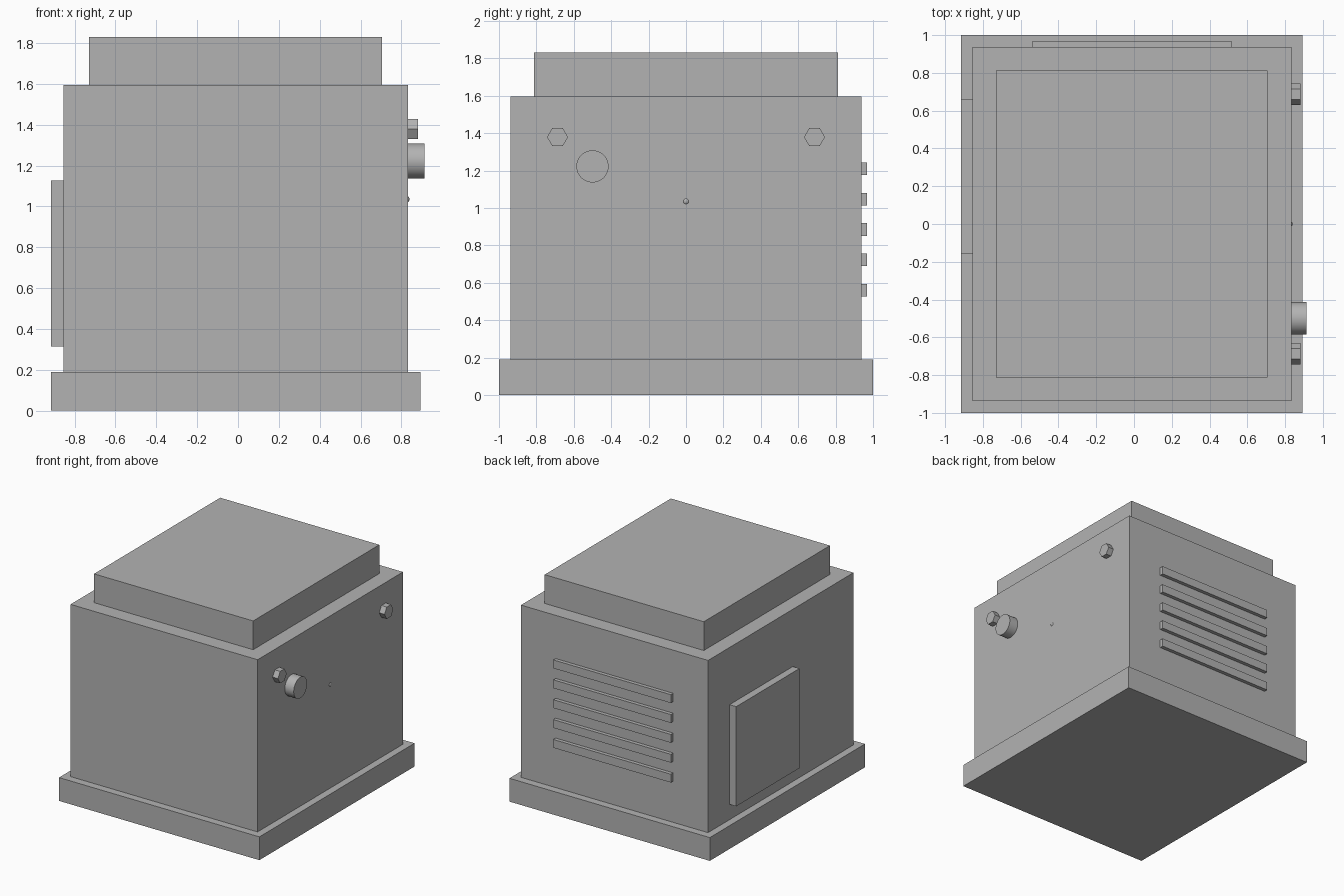
import bpy
import bmesh
import math
from mathutils import Matrix

cube = bpy.data.objects.get("Cube")
if cube:
    bpy.data.objects.remove(cube, do_unlink=True)

# One painted metal colour
GREY = (0.45, 0.45, 0.45, 1.0)
metal = bpy.data.materials.new("plain_grey")
metal.use_nodes = True
metal.diffuse_color = GREY
metal.node_tree.nodes["Principled BSDF"].inputs["Base Color"].default_value = GREY


def finish(name, bm, smooth=False):
    mesh = bpy.data.meshes.new(name)
    bm.to_mesh(mesh)
    bm.free()
    mesh.materials.append(metal)
    obj = bpy.data.objects.new(name, mesh)
    bpy.context.collection.objects.link(obj)
    if smooth:
        bpy.ops.object.select_all(action="DESELECT")
        obj.select_set(True)
        bpy.context.view_layer.objects.active = obj
        bpy.ops.object.shade_smooth_by_angle(angle=math.radians(35))
    return obj


def box(name, x, y, z):
    """Box spanning the given (low, high) ranges."""
    bm = bmesh.new()
    spans = (x, y, z)
    size = [hi - lo for lo, hi in spans]
    centre = [(hi + lo) / 2 for lo, hi in spans]
    bmesh.ops.create_cube(bm, size=1, matrix=Matrix.Translation(centre) @ Matrix.Diagonal((*size, 1)))
    return finish(name, bm)


def side_peg(name, x, y, z, radius, sides, smooth=False):
    """Prism pointing out along the x axis."""
    bm = bmesh.new()
    place = Matrix.Translation(((x[0] + x[1]) / 2, y, z)) @ Matrix.Rotation(math.pi / 2, 4, "Y")
    bmesh.ops.create_cone(bm, cap_ends=True, segments=sides, radius1=radius,
                          radius2=radius, depth=x[1] - x[0], matrix=place)
    return finish(name, bm, smooth)


# Housing: stepped stack of plinth, body and lid
WALL = 0.833
BACK = 0.937
box("base_plinth", (-0.915, 0.893), (-1, 1), (0, 0.19))
box("main_body", (-0.855, WALL), (-BACK, BACK), (0.19, 1.595))
box("top_lid", (-0.73, 0.706), (-0.813, 0.813), (1.595, 1.83))

# Access panel on the right side
box("side_panel", (-0.915, -0.855), (-0.155, 0.66), (0.315, 1.128))

# Row of vent slats on the back
for i in range(5):
    z = 0.56 + i * 0.1622
    box(f"back_vent_slat_{i + 1}", (-0.54, 0.52), (BACK, 0.967), (z - 0.034, z + 0.034))

# Hexagonal bolts, round knob and small indicator on the left side
for label, y in (("front", -0.687), ("rear", 0.687)):
    side_peg(f"{label}_hex_bolt", (WALL - 0.01, 0.881), y, 1.379, 0.056, 6)
side_peg("round_knob", (WALL - 0.01, 0.913), -0.5, 1.222, 0.086, 48, smooth=True)

bm = bmesh.new()
bmesh.ops.create_uvsphere(bm, u_segments=24, v_segments=12, radius=0.021,
                          matrix=Matrix.Translation((WALL - 0.015, 0, 1.035)))
finish("indicator_dome", bm, smooth=True)
